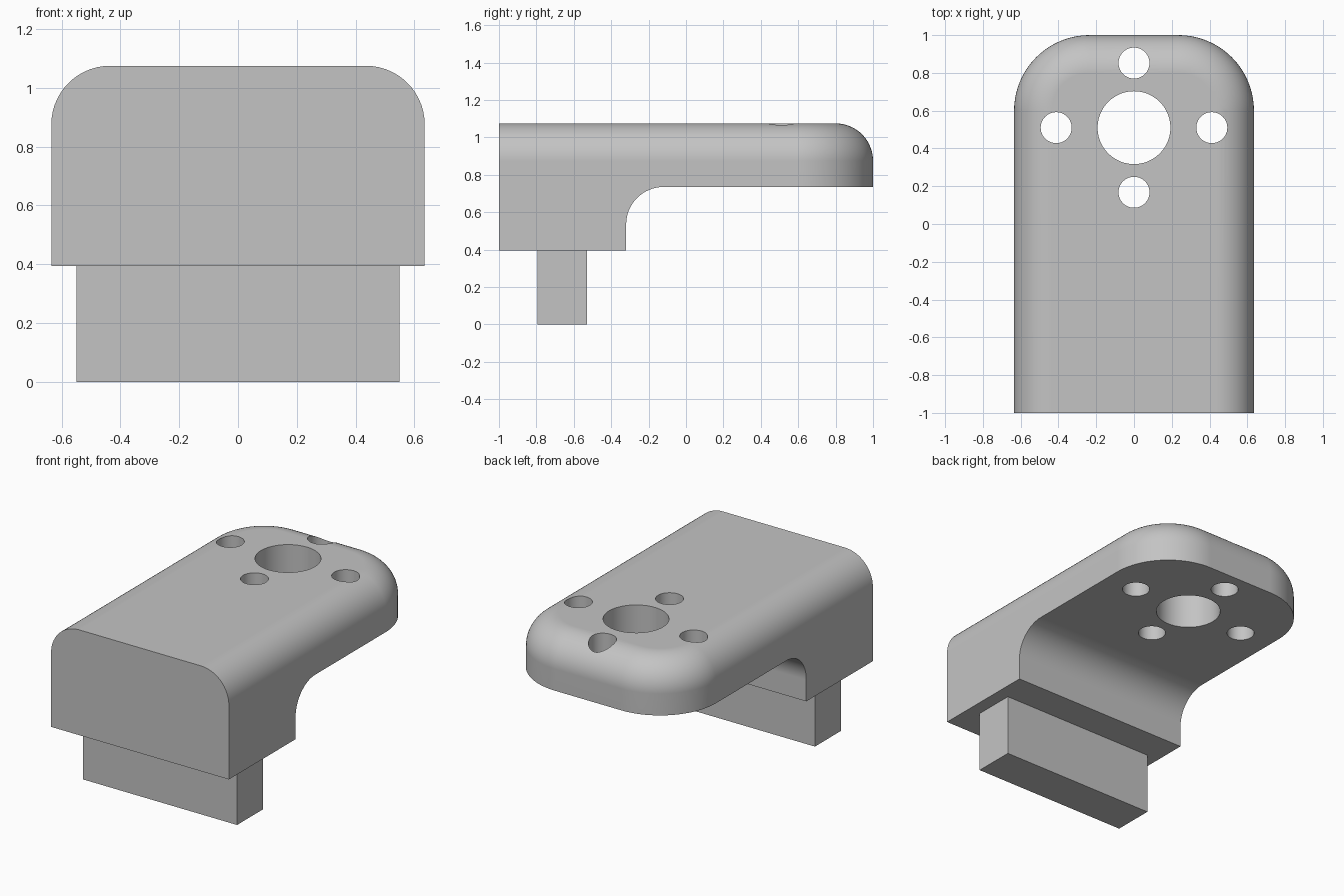
import bpy
import bmesh
from math import sin, cos, pi, radians

HALF_W, FRONT, BACK = 0.635, -1.0, 1.0
BASE_Z, SHELF_Z, TOP_Z = 0.395, 0.735, 1.075
EDGE_R, CORNER_R = 0.2, 0.4

cube = bpy.data.objects.get("Cube")
if cube:
    bpy.data.objects.remove(cube, do_unlink=True)

grey = bpy.data.materials.new("plain grey")
grey.use_nodes = True
grey.diffuse_color = (0.55, 0.55, 0.55, 1)
grey.node_tree.nodes["Principled BSDF"].inputs["Base Color"].default_value = grey.diffuse_color


def arc(cx, cy, r, start, end, steps):
    """Points along an arc, angles in degrees."""
    angles = [radians(start + (end - start) * i / steps) for i in range(steps + 1)]
    return [(cx + r * cos(a), cy + r * sin(a)) for a in angles]


def loft(name, rings):
    """Closed solid skinned through a stack of equal rings."""
    bm = bmesh.new()
    loops = [[bm.verts.new(p) for p in ring] for ring in rings]
    n = len(loops[0])
    for low, high in zip(loops, loops[1:]):
        for i in range(n):
            j = (i + 1) % n
            bm.faces.new((low[i], low[j], high[j], high[i]))
    bm.faces.new(loops[0][::-1])
    bm.faces.new(loops[-1])
    bmesh.ops.recalc_face_normals(bm, faces=bm.faces)
    mesh = bpy.data.meshes.new(name)
    bm.to_mesh(mesh)
    bm.free()
    mesh.materials.append(grey)
    obj = bpy.data.objects.new(name, mesh)
    bpy.context.collection.objects.link(obj)
    return obj


def cut(target, cutter):
    """Subtract the cutter from the target and discard it."""
    cutter.hide_render = True
    mod = target.modifiers.new("cut", 'BOOLEAN')
    mod.operation, mod.solver, mod.object = 'DIFFERENCE', 'EXACT', cutter
    bpy.context.view_layer.objects.active = target
    bpy.ops.object.modifier_apply(modifier=mod.name)
    bpy.data.objects.remove(cutter, do_unlink=True)


def plan(inset, z):
    """Body outline with two round back corners, offset inward."""
    w, r = HALF_W - inset, CORNER_R - inset
    cx, cy = HALF_W - CORNER_R, BACK - CORNER_R
    pts = [(-w, FRONT), (w, FRONT)]
    pts += arc(cx, cy, r, 0, 90, 20) + arc(-cx, cy, r, 90, 180, 20)
    return [(x, y, z) for x, y in pts]


# Body: straight walls, then a rounded top edge on the sides and back
rings = [plan(0, BASE_Z)]
for x, z in arc(0, TOP_Z - EDGE_R, EDGE_R, 0, 90, 14):
    rings.append(plan(EDGE_R - x, z))
body = loft("body", rings)

# Open space under the overhanging shelf, with a filleted inner corner
profile = [(-0.32, 0.2)] + arc(-0.12, SHELF_Z - EDGE_R, EDGE_R, 180, 90, 16)
profile += [(1.2, SHELF_Z), (1.2, 0.2)]
cut(body, loft("shelf_cutter", [[(x, y, z) for y, z in profile] for x in (-0.8, 0.8)]))

# Large centre hole with four small holes around it
HOLE_Y = 0.51
holes = [(0, HOLE_Y, 0.193)]
holes += [(s * 0.412, HOLE_Y, 0.082) for s in (-1, 1)]
holes += [(0, HOLE_Y + s * 0.342, 0.082) for s in (-1, 1)]
for x, y, r in holes:
    circle = arc(x, y, r, 0, 360, 48)[:-1]
    cut(body, loft("hole_cutter", [[(px, py, z) for px, py in circle] for z in (0.6, 1.2)]))

# Tongue below the body
rect = [(-0.55, -0.795), (0.55, -0.795), (0.55, -0.53), (-0.55, -0.53)]
tongue = loft("tongue", [[(x, y, z) for x, y in rect] for z in (0, BASE_Z)])

# Smooth curved surfaces, crisp edges
bpy.ops.object.select_all(action='DESELECT')
body.select_set(True)
bpy.context.view_layer.objects.active = body
bpy.ops.object.shade_smooth_by_angle(angle=radians(30))
weighted = body.modifiers.new("weighted normals", 'WEIGHTED_NORMAL')
weighted.keep_sharp = True
